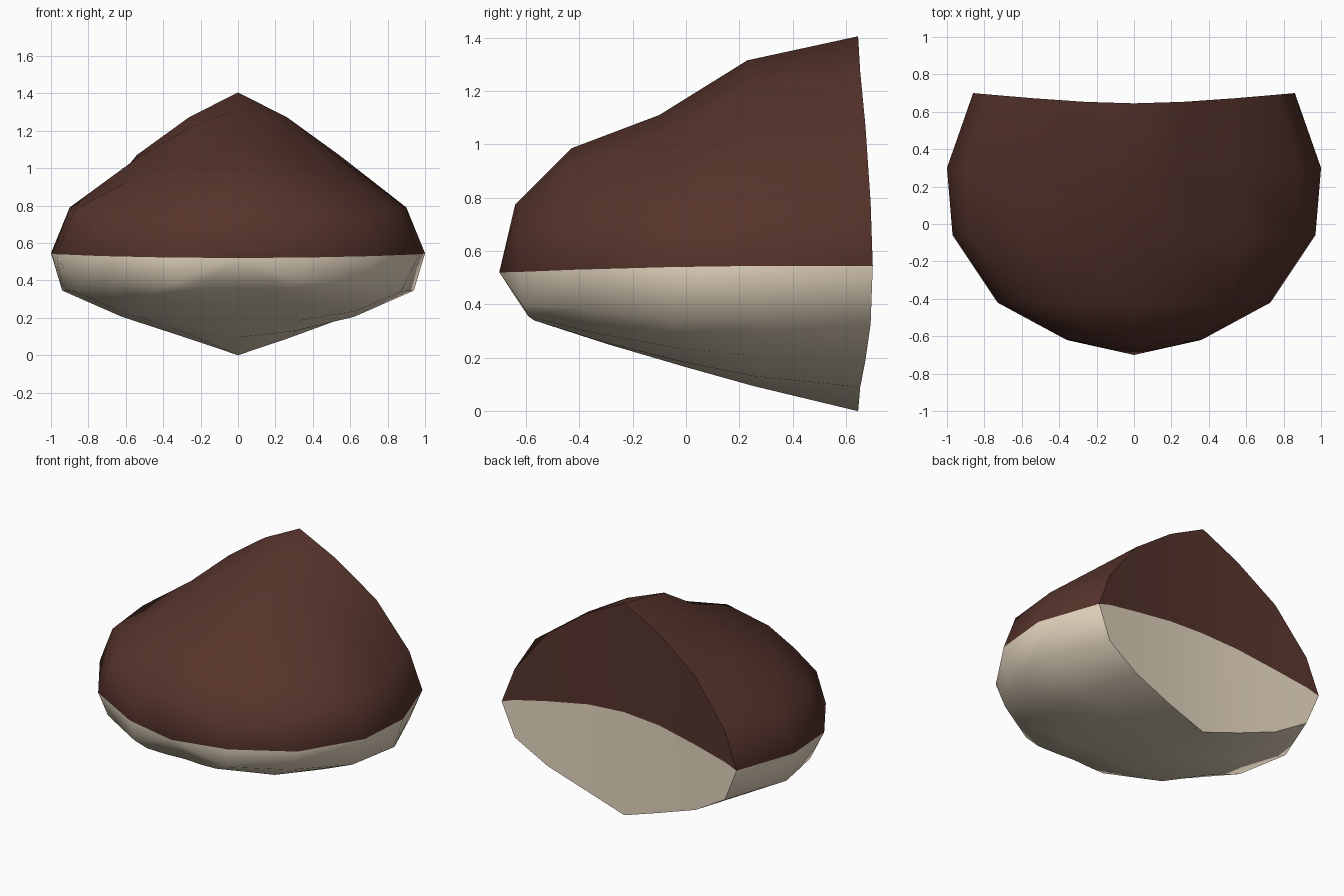
import bpy, bmesh, math

if "Cube" in bpy.data.objects:
    bpy.data.objects.remove(bpy.data.objects["Cube"])


def material(name, rgb):
    m = bpy.data.materials.new(name)
    m.diffuse_color = (*rgb, 1)
    m.use_nodes = True
    m.node_tree.nodes["Principled BSDF"].inputs["Base Color"].default_value = m.diffuse_color
    return m


brown = material("dark brown", (0.095, 0.034, 0.025))
tan = material("pale tan", (0.79, 0.68, 0.53))

# Cross-sections front to back: half width, (y, z) at the side, top and bottom,
# then width and height fractions at 22.5, 45 and 67.5 degrees, upper and lower
RINGS = [
    (0.36, (-0.62, 0.522), (-0.64, 0.775), (-0.56, 0.34),
     (0.91, 0.68, 0.42), (0.42, 0.68, 0.89), (0.92, 0.70, 0.38), (0.70, 0.92, 1.0)),
    (0.73, (-0.42, 0.53), (-0.43, 0.985), (-0.29, 0.25),
     (0.905, 0.68, 0.42), (0.42, 0.66, 0.87), (0.92, 0.71, 0.36), (0.51, 0.84, 0.97)),
    (0.97, (-0.06, 0.54), (-0.10, 1.11), (0.0, 0.165),
     (0.90, 0.61, 0.33), (0.42, 0.68, 0.87), (0.90, 0.65, 0.33), (0.53, 0.81, 0.95)),
    (1.00, (0.30, 0.545), (0.23, 1.315), (0.25, 0.095),
     (0.90, 0.53, 0.26), (0.318, 0.67, 0.87), (0.94, 0.62, 0.31), (0.444, 0.755, 0.92)),
    (0.86, (0.70, 0.545), (0.645, 1.405), (0.645, 0.0),
     (0.895, 0.63, 0.305), (0.275, 0.61, 0.845), (0.895, 0.63, 0.31), (0.40, 0.65, 0.835)),
]


def ring_point(ring, k):
    half, side, top, bottom, up_x, up_z, low_x, low_z = ring
    upper = k <= 8
    q = k % 8 if k % 8 <= 4 else 8 - k % 8
    end, xs, zs = (top, up_x, up_z) if upper else (bottom, low_x, low_z)
    fx, fz = (1, *xs, 0)[q], (0, *zs, 1)[q]
    sign = 1 if math.cos(k * math.pi / 8) >= 0 else -1
    s = math.sin(q * math.pi / 8)
    return (sign * half * fx,
            side[0] + (end[0] - side[0]) * s * s,
            side[1] + (end[1] - side[1]) * fz)


# Dome body: 16-sided rings closed by a pole at the front
bm = bmesh.new()
pole = bm.verts.new((0, -0.70, 0.52))
rings = [[bm.verts.new(ring_point(r, k)) for k in range(16)] for r in RINGS]


def face(verts, mat):
    f = bm.faces.new(verts)
    f.material_index = mat
    f.smooth = True


for k in range(16):
    n, mat = (k + 1) % 16, 0 if k < 8 else 1
    face((pole, rings[0][n], rings[0][k]), mat)
    for a, b in zip(rings, rings[1:]):
        face((a[k], a[n], b[n], b[k]), mat)

# Back: curved in plan, with an arched colour line
back = rings[-1]
mid = [back[0]]
for k in range(1, 8):
    p = back[k].co
    q = min(k, 8 - k)
    mid.append(bm.verts.new((p.x, p.y, (0.545, 0.575, 0.62, 0.667, 0.682)[q])))
mid.append(back[8])
for k in range(8):
    for row, mat in (([back[i] for i in range(9)], 0),
                     ([back[-i % 16] for i in range(9)], 1)):
        corners = (row[k], row[k + 1], mid[k + 1], mid[k])
        face(list(dict.fromkeys(corners)), mat)

# Crisp rim around the back
for k in range(16):
    bm.edges.get((back[k], back[(k + 1) % 16])).smooth = False

bmesh.ops.recalc_face_normals(bm, faces=bm.faces)
mesh = bpy.data.meshes.new("dome_body")
bm.to_mesh(mesh)
bm.free()
mesh.materials.append(brown)
mesh.materials.append(tan)
body = bpy.data.objects.new("dome_body", mesh)
bpy.context.collection.objects.link(body)
